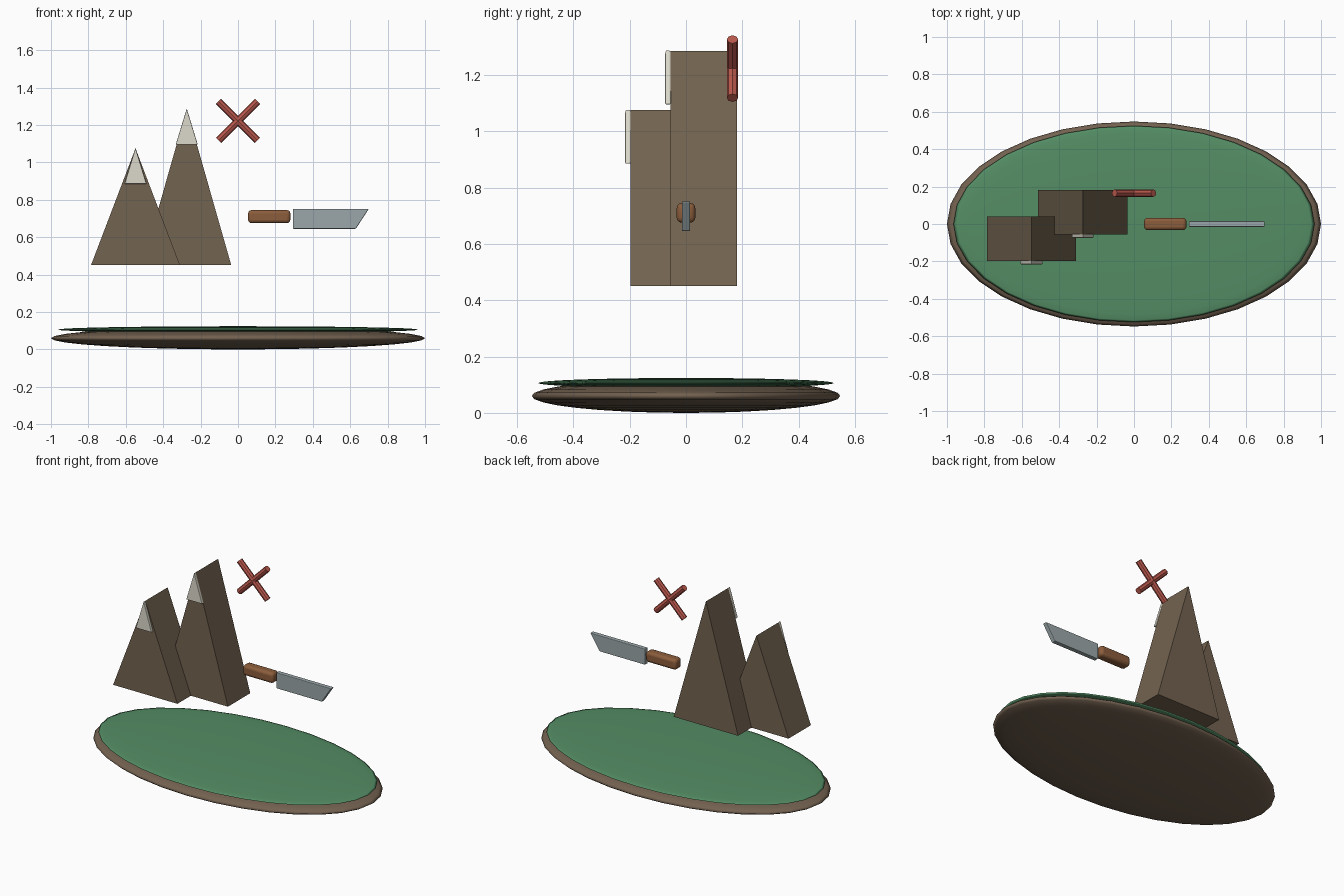
import bpy, bmesh
from math import pi

if "Cube" in bpy.data.objects:
    bpy.data.objects.remove(bpy.data.objects["Cube"])


def material(name, rgb):
    m = bpy.data.materials.new(name)
    m.diffuse_color = (*rgb, 1)
    m.use_nodes = True
    m.node_tree.nodes["Principled BSDF"].inputs["Base Color"].default_value = m.diffuse_color
    return m


EARTH = material("earth", (0.17, 0.12, 0.08))
GRASS = material("grass", (0.09, 0.27, 0.13))
ROCK = material("rock", (0.17, 0.125, 0.08))
SNOW = material("snow", (0.72, 0.70, 0.60))
WOOD = material("wood", (0.26, 0.11, 0.045))
STEEL = material("steel", (0.33, 0.39, 0.40))
RED = material("red", (0.50, 0.10, 0.075))


def finish(ob, name, mat, bevel=0.0, segments=2):
    ob.name = name
    ob.data.materials.append(mat)
    if bevel:
        mod = ob.modifiers.new("bevel", 'BEVEL')
        mod.width = bevel
        mod.segments = segments
    return ob


def disc(name, mat, z, radii):
    bpy.ops.mesh.primitive_uv_sphere_add(segments=32, ring_count=16, radius=1, location=(0, 0, z))
    ob = bpy.context.object
    ob.scale = radii
    bpy.ops.object.transform_apply(location=False, rotation=False, scale=True)
    bpy.ops.object.shade_smooth()
    finish(ob, name, mat)


def plate(name, mat, outline, y0, y1, bevel=0.0):
    """Extrude an (x, z) outline from y0 to y1."""
    bm = bmesh.new()
    face = bm.faces.new([bm.verts.new((x, y0, z)) for x, z in outline])
    ext = bmesh.ops.extrude_face_region(bm, geom=[face])
    verts = [v for v in ext["geom"] if isinstance(v, bmesh.types.BMVert)]
    bmesh.ops.translate(bm, verts=verts, vec=(0, y1 - y0, 0))
    bmesh.ops.recalc_face_normals(bm, faces=bm.faces)
    me = bpy.data.meshes.new(name)
    bm.to_mesh(me)
    bm.free()
    ob = bpy.data.objects.new(name, me)
    bpy.context.collection.objects.link(ob)
    finish(ob, name, mat, bevel)


def triangle(x, half, z0, z1):
    return [(x - half, z0), (x + half, z0), (x, z1)]


# Oval ground with grass layer
disc("ground_base", EARTH, 0.06, (1.0, 0.548, 0.06))
disc("grass_top", GRASS, 0.106, (0.965, 0.525, 0.018))

# Two wedge mountains with snow caps on their front faces
for label, x, peak, front in (("left", -0.548, 1.075, -0.197), ("right", -0.274, 1.285, -0.055)):
    plate(label + "_mountain", ROCK, triangle(x, 0.238, 0.45, peak), front, front + 0.236)
    plate(label + "_snow_cap", SNOW, triangle(x, 0.059, peak - 0.19, peak + 0.003),
          front - 0.019, front + 0.001, 0.004)

# Red cross of two rods
for label, angle in (("rising", pi / 4), ("falling", -pi / 4)):
    bpy.ops.mesh.primitive_cylinder_add(vertices=8, radius=0.02, depth=0.294,
                                        location=(0, 0.165, 1.222), rotation=(0, angle, 0))
    finish(bpy.context.object, label + "_cross_bar", RED)

# Knife: rounded handle and slanted blade
bpy.ops.mesh.primitive_cube_add(size=1, location=(0.167, 0, 0.71))
handle = bpy.context.object
handle.scale = (0.226, 0.066, 0.07)
bpy.ops.object.transform_apply(location=False, rotation=False, scale=True)
finish(handle, "knife_handle", WOOD, 0.018, 3)
bpy.ops.object.shade_smooth_by_angle()
plate("knife_blade", STEEL, [(0.293, 0.645), (0.63, 0.645), (0.699, 0.751), (0.293, 0.751)],
      -0.015, 0.015, 0.004)
